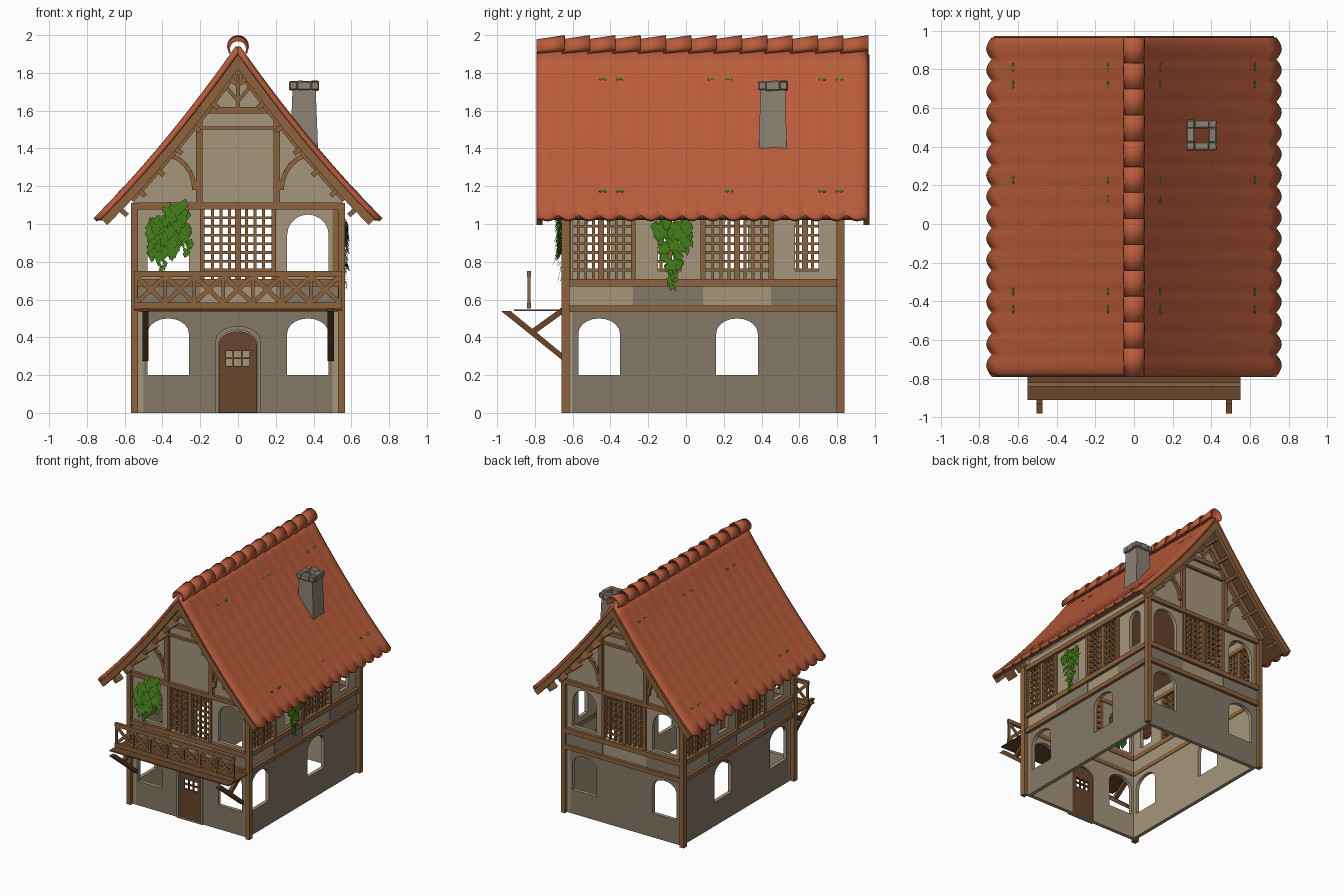
import bpy, bmesh, math, random
from math import pi, sin, cos
from mathutils import Matrix, Vector

random.seed(4)
if "Cube" in bpy.data.objects:
    bpy.data.objects.remove(bpy.data.objects["Cube"])


def material(name, r, g, b):
    m = bpy.data.materials.new(name)
    col = [((c / 255 + 0.055) / 1.055) ** 2.4 for c in (r, g, b)] + [1]
    m.use_nodes = True
    m.diffuse_color = col
    m.node_tree.nodes["Principled BSDF"].inputs["Base Color"].default_value = col
    return m


ROOF = material("red roof tile", 186, 92, 59)
WOOD = material("timber brown", 140, 98, 60)
DARK = material("dark timber", 104, 70, 44)
TAUPE = material("taupe render", 133, 120, 103)
PLASTER = material("cream plaster", 166, 150, 124)
STONE = material("grey stone", 140, 130, 116)
LEAF = material("leaf green", 62, 115, 22)

# Wall frames: side 0 front, 1 at +x, 2 back, 3 at -x; u along, v up, w outward
MID, REACH = 0.09, (0.72, 0.53)


def turn(k):
    return Matrix.Rotation(k * pi / 2, 4, 'Z')


def pt(k, u, v, w):
    return Vector((0, MID, 0)) + turn(k) @ Vector((u, -REACH[k % 2] - w, v))


def finish(name, bm, mats, solid=0, smooth=False, normals=True):
    if normals:
        bmesh.ops.recalc_face_normals(bm, faces=bm.faces)
    me = bpy.data.meshes.new(name)
    bm.to_mesh(me)
    bm.free()
    for m in mats:
        me.materials.append(m)
    if smooth:
        me.polygons.foreach_set("use_smooth", [True] * len(me.polygons))
        me.set_sharp_from_angle(angle=math.radians(40))
    ob = bpy.data.objects.new(name, me)
    bpy.context.collection.objects.link(ob)
    if solid:
        mod = ob.modifiers.new("thickness", 'SOLIDIFY')
        mod.thickness, mod.offset = solid, 0
    return ob


def slab(bm, k, outer, w0, w1, holes=()):
    """Extrude an outline with holes from depth w0 to w1."""
    rings = []
    for w in (w0, w1):
        loops = [[bm.verts.new(pt(k, u, v, w)) for u, v in lp] for lp in (outer, *holes)]
        if holes:
            edges = [bm.edges.new((lp[i - 1], lp[i])) for lp in loops for i in range(len(lp))]
            bmesh.ops.triangle_fill(bm, edges=edges, use_beauty=True)
        else:
            bm.faces.new(loops[0])
        rings.append(loops)
    for a, b in zip(*rings):
        for i in range(len(a)):
            bm.faces.new((a[i - 1], a[i], b[i], b[i - 1]))


def rect(u0, u1, v0, v1):
    return [(u0, v0), (u1, v0), (u1, v1), (u0, v1)]


def arch(u0, u1, v0, v1, rise):
    c, r = (u0 + u1) / 2, (u1 - u0) / 2
    arc = [(c + r * cos(t * pi / 10), v1 - rise + rise * sin(t * pi / 10)) for t in range(11)]
    return [(u0, v0), (u1, v0)] + arc


def strips(bm, k, path, width, w0, w1):
    """Square timbers along each leg of a path."""
    for a, b in zip(path, path[1:]):
        a, b = Vector(a), Vector(b)
        d = (b - a).normalized() * width / 2
        n = Vector((-d.y, d.x))
        slab(bm, k, [a + n, b + n, b - n, a - n], w0, w1)


def roof_z(x):
    return 1.95 - 1.42 * x + 0.28 * x * x


def under(x, off):
    """Point below the roof line by a perpendicular distance."""
    s = -1.42 + 0.56 * x
    ln = math.hypot(s, 1)
    if x == 0:
        return (0, roof_z(0) - off * ln)
    return (x + off * s / ln, roof_z(x) - off / ln)


def roof_line(off, end):
    right = [under(end * i / 6, off) for i in range(7)]
    return [(-x, z) for x, z in right[:0:-1]] + right


def chevron(bm, k, o0, o1, end, w0, w1):
    slab(bm, k, roof_line(o0, end) + roof_line(o1, end)[::-1], w0, w1)


# Walls with openings
LATTICE = [[(-0.18, 0.18)], [(-0.70, -0.38), (0.01, 0.35)]] * 2
for k in range(4):
    side = ("front", "left", "back", "right")[k]
    half = REACH[1 - k % 2]
    gable = k % 2 == 0
    flip = -1 if k == 3 else 1
    centres = (-0.37, 0.37) if gable else (-0.55 * flip, 0.18 * flip)
    low = [arch(c - 0.11, c + 0.11, 0.2, 0.5, 0.08) for c in centres]
    if k == 0:
        low.append(arch(-0.105, 0.105, 0.004, 0.44, 0.07))
    high = [rect(a, b, 0.71, 1.08) for a, b in LATTICE[k]]
    if gable:
        high += [arch(c - 0.11, c + 0.11, 0.73, 1.05, 0.11) for c in centres]
        top = [(half, 0.54), (half, 1.1)] + roof_line(0.045, 0.62)[::-1] + [(-half, 1.1), (-half, 0.54)]
    else:
        high += [arch(c - 0.062, c + 0.062, 0.75, 1.05, 0.06) for c in (-0.175, 0.55)]
        top = rect(-half, half, 0.54, 1.17)
    out = turn(k) @ Vector((0, -1, 0))
    for name, outline, holes, mats in (("ground_wall", rect(-half, half, 0, 0.54), low, [TAUPE, PLASTER]),
                                       ("upper_wall", top, high, [PLASTER])):
        bm = bmesh.new()
        slab(bm, k, outline, -0.03, 0, holes)
        bmesh.ops.recalc_face_normals(bm, faces=bm.faces)
        if len(mats) > 1:
            for f in bm.faces:
                f.material_index = int(f.normal.dot(out) < 0.5)
        finish(side + "_" + name, bm, mats)

    # Taupe panels in the storey band
    bm = bmesh.new()
    for a, b in ((-0.53, -0.2), (0.2, 0.53)) if gable else ((-0.37, 0), (0.36, 0.72)):
        slab(bm, k, rect(a, b, 0.57, 0.67), 0, 0.006)
    finish(side + "_band_panels", bm, [TAUPE])

    # Timber rails, and mullions beside each lattice
    bm = bmesh.new()
    for v, t in ((0.552, 0.035), (0.69, 0.04), (1.095, 0.035)):
        strips(bm, k, [(-half, v), (half, v)], t, -0.035, 0.025)
    for a, b in LATTICE[k]:
        for u in (a - 0.01, b + 0.01):
            strips(bm, k, [(u, 0.71), (u, 1.08)], 0.024, -0.03, 0.015)
    finish(side + "_timber_rails", bm, [WOOD])

    # Lattice windows
    bm = bmesh.new()
    for a, b in LATTICE[k]:
        m = (a + b) / 2
        strips(bm, k, [(m, 0.71), (m, 1.08)], 0.032, -0.025, 0.008)
        for i in range(1, 8):
            u = a + (b - a) * i / 8
            strips(bm, k, [(u, 0.71), (u, 1.08)], 0.014, -0.02, 0)
        for i in range(1, 8):
            v = 0.71 + 0.37 * i / 8
            strips(bm, k, [(a, v), (b, v)], 0.014, -0.018, -0.002)
    finish(side + "_lattice", bm, [WOOD])

    # Gable framing: rafters, collars, posts, curved braces, purlin ends
    if gable:
        bm = bmesh.new()
        chevron(bm, k, 0.045, 0.09, 0.62, -0.03, 0.03)
        chevron(bm, k, 0.03, 0.075, 0.745, 0.13, 0.162)
        for v, u, t in ((1.508, 0.25, 0.018), (1.602, 0.19, 0.034)):
            strips(bm, k, [(-u, v), (u, v)], t, 0, 0.022)
        strips(bm, k, [(0, 1.61), (0, 1.86)], 0.02, 0, 0.022)
        for s in (-1, 1):
            strips(bm, k, [(s * 0.205, 1.1), (s * 0.205, 1.57)], 0.034, 0, 0.026)
            arc = [(s * (0.4 - 0.17 * cos(t * pi / 12)), 1.18 + 0.19 * sin(t * pi / 12)) for t in range(6)]
            strips(bm, k, arc, 0.024, 0, 0.022)
            strips(bm, k, [(0, 1.65), (s * 0.075, 1.74)], 0.018, 0, 0.02)
            for i in range(7):
                x = 0.1 + 0.095 * i
                a, b = under(x, 0.03), under(x, 0.115)
                strips(bm, k, [(s * a[0], a[1]), (s * b[0], b[1])], 0.026, -0.03 if i < 5 else 0.05, 0.135)
        finish(side + "_gable_timbers", bm, [WOOD])

# Corner posts
bm = bmesh.new()
for k in (0, 2):
    for s in (-1, 1):
        slab(bm, k, rect(s * 0.548 - 0.018, s * 0.548 + 0.018, 0, 1.11), -0.012, 0.03)
finish("corner_posts", bm, [WOOD])

# Door with a small barred opening, and its stone surround
bm = bmesh.new()
panes = [rect(u, u + 0.036, v, v + 0.036) for u in (-0.064, -0.02, 0.024) for v in (0.248, 0.292)]
slab(bm, 0, arch(-0.1, 0.1, 0.006, 0.432, 0.07), -0.025, -0.008, panes)
finish("door", bm, [DARK])
bm = bmesh.new()
slab(bm, 0, arch(-0.12, 0.12, 0, 0.46, 0.08), -0.005, 0.012, [arch(-0.102, 0.102, 0.003, 0.438, 0.07)])
finish("door_surround", bm, [STONE])

# Balcony rail, deck and brackets
bm = bmesh.new()
for v in (0.735, 0.568):
    strips(bm, 0, [(-0.55, v), (0.55, v)], 0.032, 0.19, 0.212)
step = 1.08 / 7
for i in range(8):
    u = -0.54 + step * i
    strips(bm, 0, [(u, 0.56), (u, 0.74)], 0.018, 0.192, 0.208)
    if i < 7:
        strips(bm, 0, [(u, 0.58), (u + step, 0.725)], 0.024, 0.194, 0.202)
        strips(bm, 0, [(u, 0.725), (u + step, 0.58)], 0.024, 0.198, 0.206)
finish("balcony_rail", bm, [WOOD])
bm = bmesh.new()
slab(bm, 0, rect(-0.55, 0.55, 0.54, 0.548), 0, 0.28)
finish("balcony_deck", bm, [DARK])
bm = bmesh.new()
for w in (-0.055, -1.035):
    slab(bm, 1, [(-1.07, 0.54), (-1.02, 0.54), (-0.74, 0.31), (-0.74, 0.275)], w, w + 0.032)
    strips(bm, 1, [(-0.9, 0.43), (-0.74, 0.545)], 0.03, w, w + 0.03)
finish("balcony_brackets", bm, [DARK])

# Roof covering with scalloped eaves and rolled verges
bm = bmesh.new()
waves, rows = 16, 14
cols = waves * 6
for s in (-1, 1):
    grid = []
    for j in range(cols + 1):
        t = j / cols
        ripple = abs(sin(t * waves * pi))
        edge = max(0, 1 - min(t, 1 - t) * 40)
        line = []
        for i in range(rows + 1):
            x = (0.728 + 0.028 * ripple) * i / rows
            z = roof_z(x) - 0.018 + 0.004 * ripple - 0.02 * edge ** 2
            line.append(bm.verts.new((s * x, MID - 0.875 + 1.745 * t, z)))
        grid.append(line)
    for a, b in zip(grid, grid[1:]):
        for i in range(rows):
            bm.faces.new((a[i], a[i + 1], b[i + 1], b[i]))
finish("roof_tiles", bm, [ROOF], solid=0.025, smooth=True)
bm = bmesh.new()
chevron(bm, 0, 0.03, 0.044, 0.74, -1.59, 0.15)
finish("roof_boarding", bm, [DARK])

# Overlapping ridge tiles
bm = bmesh.new()
for i in range(13):
    y = -0.79 + 0.134 * i
    ends = []
    for dy, z, r in ((0, 1.925, 0.048), (0.148, 1.942, 0.053)):
        ends.append([bm.verts.new((r * cos(a), y + dy, z + r * sin(a)))
                     for a in (pi * (t / 10 * 1.3 - 0.15) for t in range(11))])
    for t in range(10):
        bm.faces.new((ends[0][t], ends[0][t + 1], ends[1][t + 1], ends[1][t]))
finish("ridge_tiles", bm, [ROOF], solid=0.01, smooth=True)


def block(bm, loc, size, rot=None):
    m = Matrix.Translation(loc) @ (rot or Matrix()) @ Matrix.Diagonal((*size, 1))
    return bmesh.ops.create_cube(bm, size=1, matrix=m)["verts"]


# Chimney: hollow tapered shaft with a ring of rough cap stones
cx, cy = 0.35, 0.46
bm = bmesh.new()
for v in block(bm, (cx, cy, 1.56), (0.13, 0.13, 0.34)):
    if v.co.z > 1.6:
        v.co.x += (cx - v.co.x) * 0.2
        v.co.y += (cy - v.co.y) * 0.12
bmesh.ops.delete(bm, geom=[f for f in bm.faces if abs(f.normal.z) > 0.9], context='FACES_ONLY')
finish("chimney_shaft", bm, [STONE], solid=0.025)
bm = bmesh.new()
for i in (-1, 0, 1):
    for j in (-1, 0, 1):
        if i or j:
            size = (0.044 if i else 0.078, 0.044 if j else 0.078, random.uniform(0.042, 0.055))
            block(bm, (cx + i * 0.057, cy + j * 0.057, 1.732), size,
                  Matrix.Rotation(random.uniform(-0.08, 0.08), 4, 'XYZ'[random.randrange(3)]))
bmesh.ops.bevel(bm, geom=bm.edges[:], offset=0.006, segments=1, affect='EDGES')
finish("chimney_cap_stones", bm, [STONE])

# Moss tufts on both slopes
bm = bmesh.new()
for s in (-1, 1):
    for x, ys in ((0.134, (-0.44, -0.35, 0.13, 0.23, 0.72, 0.81)), (0.625, (-0.44, -0.35, 0.23, 0.72, 0.81))):
        for y in ys:
            tilt = Matrix.Rotation(s * math.atan(1.42 - 0.56 * x), 4, 'Y')
            for d in (-0.012, 0.012):
                block(bm, (s * x, y + d, roof_z(x)), (0.014, 0.016, 0.009),
                      tilt @ Matrix.Rotation(d * 40, 4, 'Z'))
finish("roof_moss", bm, [LEAF])


# Ivy: drifts of pointed leaves, each leaning out from the wall
def ivy(name, k, drifts):
    bm = bmesh.new()
    for a, b, ra, rb, count, size in drifts:
        for _ in range(count):
            t = random.random()
            r = (ra + (rb - ra) * t) * random.uniform(-1, 1)
            u, v = a[0] + (b[0] - a[0]) * t + r, a[1] + (b[1] - a[1]) * t
            w, q = random.uniform(0.03, 0.05), size * random.uniform(0.7, 1.2)
            lean, yaw = random.uniform(0.2, 0.5) * q, random.uniform(-0.6, 0.6) * q
            bm.faces.new([bm.verts.new(pt(k, *c)) for c in (
                (u + yaw, v - q, w + lean), (u + q * 0.6, v, w),
                (u - yaw, v + q * 0.7, w - lean), (u - q * 0.6, v + q * 0.1, w))])
    finish(name, bm, [LEAF], normals=False)


ivy("front_ivy", 0, [((-0.3, 1.11), (-0.36, 0.98), 0.015, 0.1, 50, 0.05),
                     ((-0.36, 0.98), (-0.4, 0.84), 0.11, 0.06, 60, 0.05),
                     ((-0.27, 0.95), (-0.275, 0.84), 0.03, 0.02, 25, 0.02),
                     ((-0.4, 0.8), (-0.4, 0.71), 0.03, 0.01, 12, 0.02)])
ivy("side_ivy", 1, [((-0.15, 1.02), (-0.16, 0.9), 0.1, 0.09, 55, 0.045),
                    ((-0.16, 0.9), (-0.16, 0.76), 0.08, 0.03, 40, 0.035),
                    ((-0.16, 0.78), (-0.16, 0.66), 0.04, 0.01, 25, 0.02)])
